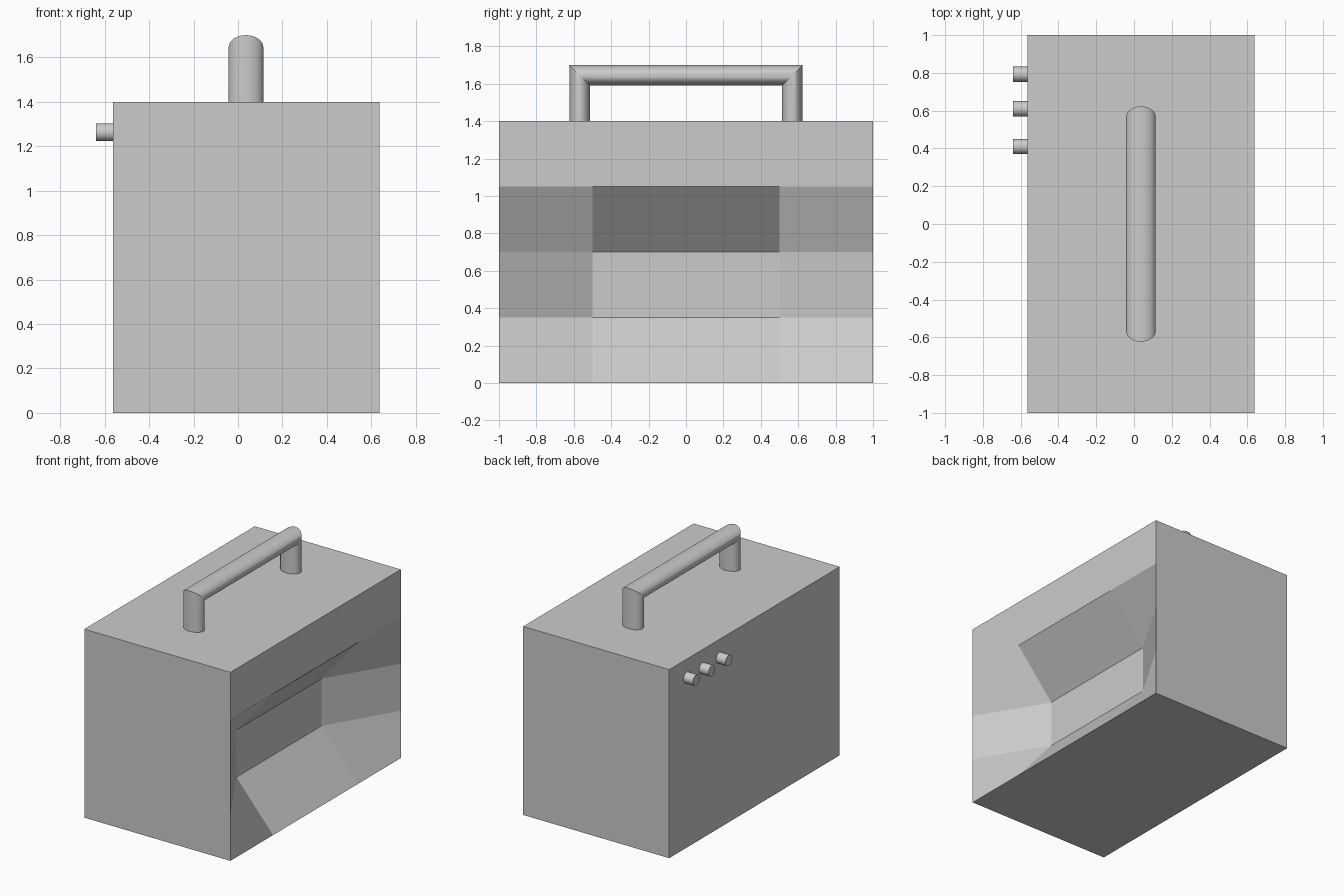
import bpy, bmesh, math
from mathutils import Matrix, Vector

if "Cube" in bpy.data.objects:
    bpy.data.objects.remove(bpy.data.objects["Cube"])


def finish(name, bm, smooth=False):
    bmesh.ops.recalc_face_normals(bm, faces=bm.faces[:])
    me = bpy.data.meshes.new(name)
    bm.to_mesh(me)
    bm.free()
    ob = bpy.data.objects.new(name, me)
    bpy.context.collection.objects.link(ob)
    if smooth:
        bpy.ops.object.select_all(action='DESELECT')
        ob.select_set(True)
        bpy.context.view_layer.objects.active = ob
        bpy.ops.object.shade_smooth_by_angle(angle=math.radians(30))
    return ob


# Body: a box with loop cuts, and a slanted recess pushed into the right side
bm = bmesh.new()
bmesh.ops.create_cube(bm, size=1, matrix=Matrix.Translation((0.0375, 0, 0.7)) @ Matrix.Diagonal((1.2, 2, 1.4, 1)))
cuts = [((0, y, 0), (0, 1, 0)) for y in (-0.5, 0.5)]
cuts += [((0, 0, z), (0, 0, 1)) for z in (0.35, 0.7, 1.05)]
for co, no in cuts:
    bmesh.ops.bisect_plane(bm, geom=bm.verts[:] + bm.edges[:] + bm.faces[:],
                           plane_co=Vector(co), plane_no=Vector(no))
for v in bm.verts:
    if v.co.x > 0.5 and abs(v.co.y) < 0.6 and 0.3 < v.co.z < 0.8:
        v.co.x -= 0.3
finish("body", bm)

# Carry handle: oval tube with mitred corners
N, CX, RX, R = 32, 0.036, 0.078, 0.055
Y, Z, BASE = 0.568, 1.645, 1.4
bm = bmesh.new()
rings = []
for side, top in ((-1, False), (-1, True), (1, True), (1, False)):
    ring = []
    for i in range(N):
        a = 2 * math.pi * i / N
        out = R * math.sin(a)
        ring.append(bm.verts.new((CX + RX * math.cos(a), side * (Y + out),
                                  Z + out if top else BASE)))
    rings.append(ring)
for a, b in zip(rings, rings[1:]):
    for i in range(N):
        j = (i + 1) % N
        bm.faces.new((a[i], a[j], b[j], b[i]))
bm.faces.new(rings[0])
bm.faces.new(rings[-1])
finish("handle", bm, True)

# Three knobs on the left side
for n, y in enumerate((0.41, 0.61, 0.793), 1):
    bm = bmesh.new()
    bmesh.ops.create_cone(bm, cap_ends=True, segments=32, radius1=0.04, radius2=0.04, depth=0.077,
                          matrix=Matrix.Translation((-0.601, y, 1.263)) @ Matrix.Rotation(math.pi / 2, 4, 'Y'))
    finish(f"knob_{n}", bm, True)
